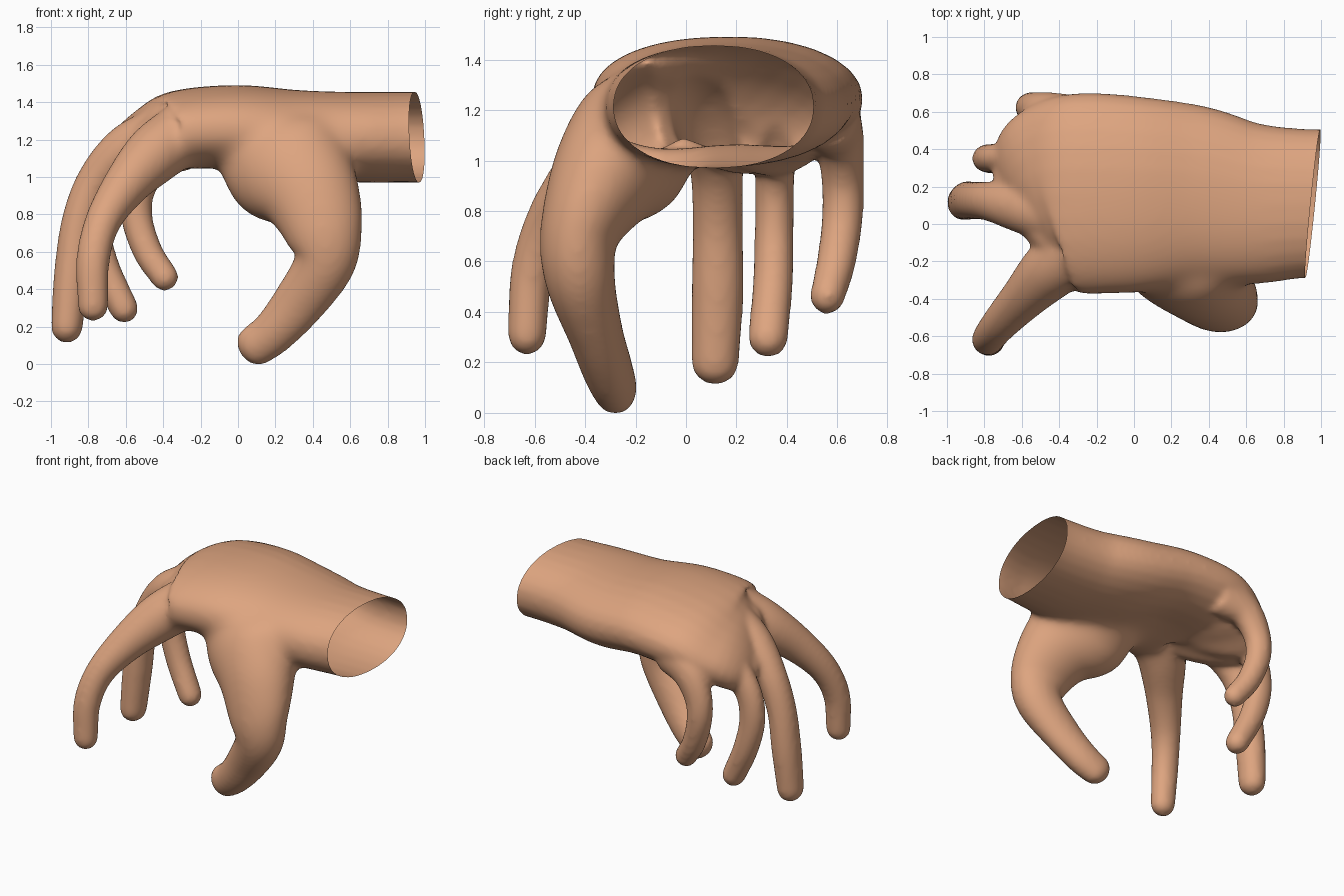
import bpy, bmesh, math
from mathutils import Vector

if "Cube" in bpy.data.objects:
    bpy.data.objects.remove(bpy.data.objects["Cube"])

skin = bpy.data.materials.new("skin tan")
skin.diffuse_color = (0.73, 0.375, 0.215, 1)
skin.use_nodes = True
skin.node_tree.nodes["Principled BSDF"].inputs["Base Color"].default_value = skin.diffuse_color
SIDES = 28


def spline(p, steps=8):
    """Catmull-Rom through rows of (x, y, z, in-plane radius, y radius)."""
    p = [Vector(q) for q in p]
    q = [p[0] * 2 - p[1]] + p + [p[-1] * 2 - p[-2]]
    out = []
    for i in range(1, len(q) - 2):
        a, b, c, d = q[i - 1:i + 3]
        for s in range(steps):
            t = s / steps
            out.append((b * 2 + (c - a) * t + (a * 2 - b * 5 + c * 4 - d) * t * t
                        + (b * 3 - a - c * 3 + d) * t ** 3) / 2)
    return out + [p[-1]]


def limb(bm, rows, power=1.0):
    """Elliptical tube along the rows with a rounded far end."""
    pts = spline(rows)
    rings = []
    for i, p in enumerate(pts):
        t = (pts[min(i + 1, len(pts) - 1)] - pts[max(i - 1, 0)])
        t = Vector(t[:3]).normalized()
        rings.append((Vector(p[:3]), t, p[3], p[4]))
    c, t, ra, rb = rings[-1]
    for deg in (25, 50, 70, 85):
        k = math.cos(math.radians(deg))
        rings.append((c + t * min(ra, rb) * math.sin(math.radians(deg)), t, ra * k, rb * k))
    loops = []
    for c, t, ra, rb in rings:
        u = t.cross(Vector((0, 1, 0))).normalized()
        v = t.cross(u)
        loop = []
        for j in range(SIDES):
            a = 2 * math.pi * j / SIDES
            ca, sa = math.cos(a), math.sin(a)
            ca = math.copysign(abs(ca) ** power, ca)
            sa = math.copysign(abs(sa) ** power, sa)
            loop.append(bm.verts.new(c + u * ra * ca + v * rb * sa))
        loops.append(loop)
    faces = [bm.faces.new(loops[0]), bm.faces.new(loops[-1][::-1])]
    for l0, l1 in zip(loops, loops[1:]):
        for j in range(SIDES):
            k = (j + 1) % SIDES
            faces.append(bm.faces.new((l0[k], l0[j], l1[j], l1[k])))
    bmesh.ops.recalc_face_normals(bm, faces=faces)


def ramp(v, a, b):
    return max(0.0, min(1.0, (v - a) / (b - a)))


bm = bmesh.new()
# wrist and palm
limb(bm, [(1.15, .11, 1.237, .243, .40), (.9, .11, 1.237, .243, .40), (.6, .11, 1.237, .243, .44),
          (.3, .15, 1.245, .245, .49), (0, .155, 1.277, .24, .53), (-.3, .16, 1.26, .23, .54),
          (-.42, .14, 1.22, .20, .50), (-.50, .06, 1.17, .15, .40)], .92)
# thumb with its broad base
limb(bm, [(.22, -.09, 1.20, .33, .22), (.26, -.20, 1.10, .35, .26), (.385, -.33, .94, .275, .22),
          (.455, -.42, .74, .215, .16), (.46, -.42, .56, .165, .14), (.32, -.36, .345, .14, .11),
          (.19, -.31, .195, .12, .10), (.09, -.28, .12, .112, .088)])
# index finger
limb(bm, [(-.30, -.13, 1.25, .17, .19), (-.45, -.25, 1.14, .16, .16), (-.595, -.40, .985, .125, .12),
          (-.72, -.535, .79, .097, .098), (-.775, -.61, .58, .09, .085), (-.775, -.63, .33, .082, .077)])
# middle finger
limb(bm, [(-.40, .06, 1.25, .16, .18), (-.60, .09, 1.17, .13, .14), (-.76, .12, 1.0, .105, .108),
          (-.85, .125, .78, .095, .10), (-.89, .125, .5, .095, .104), (-.915, .115, .22, .085, .095)])
# ring finger
limb(bm, [(-.40, .36, 1.23, .15, .12), (-.58, .36, 1.15, .12, .093), (-.735, .352, .98, .095, .08),
          (-.775, .35, .78, .09, .078), (-.72, .345, .55, .085, .08), (-.61, .325, .32, .078, .08)])
# little finger
limb(bm, [(-.30, .56, 1.21, .16, .13), (-.45, .605, 1.12, .12, .10), (-.535, .62, .96, .095, .085),
          (-.54, .62, .80, .085, .082), (-.48, .595, .62, .08, .078), (-.39, .56, .485, .075, .07)])

mesh = bpy.data.meshes.new("hand")
bm.to_mesh(mesh)
bm.free()
hand = bpy.data.objects.new("hand", mesh)
bpy.context.collection.objects.link(hand)
bpy.context.view_layer.objects.active = hand
hand.select_set(True)

# fuse all limbs into one skin
rm = hand.modifiers.new("fuse", 'REMESH')
rm.mode = 'VOXEL'
rm.voxel_size = .016
bpy.ops.object.modifier_apply(modifier="fuse")

# hollow of the palm
for v in hand.data.vertices:
    x, y, z = v.co
    if v.normal.z < 0 and z > .9:
        d = ((x + .1) / .3) ** 2 + ((y - .18) / .24) ** 2
        v.co.z += .05 * math.exp(-d)

# extra softness where the thumb base meets the palm
group = hand.vertex_groups.new(name="thumb_web")
for v in hand.data.vertices:
    x, y, z = v.co
    w = ramp(z, .75, .95) * ramp(x, -.4, -.15) * ramp(x, .72, .58) * ramp(y, .3, .1)
    if w > 0:
        group.add([v.index], w, 'REPLACE')
for name, count, vg in (("soften_web", 90, "thumb_web"), ("soften", 14, "")):
    sm = hand.modifiers.new(name, 'SMOOTH')
    sm.factor = .5
    sm.iterations = count
    sm.vertex_group = vg
    bpy.ops.object.modifier_apply(modifier=name)
hand.vertex_groups.clear()

# slanted open cut at the wrist
bm = bmesh.new()
bm.from_mesh(hand.data)
bmesh.ops.bisect_plane(bm, geom=bm.verts[:] + bm.edges[:] + bm.faces[:],
                       plane_co=(.957, .11, 1.22), plane_no=(1, -.1, .05), clear_outer=True)
# rest the thumb tip on the ground
low = min(v.co.z for v in bm.verts)
bmesh.ops.translate(bm, verts=bm.verts[:], vec=(0, 0, -low))
bm.to_mesh(hand.data)
bm.free()
hand.data.materials.clear()
hand.data.materials.append(skin)
for f in hand.data.polygons:
    f.material_index = 0
    f.use_smooth = True
